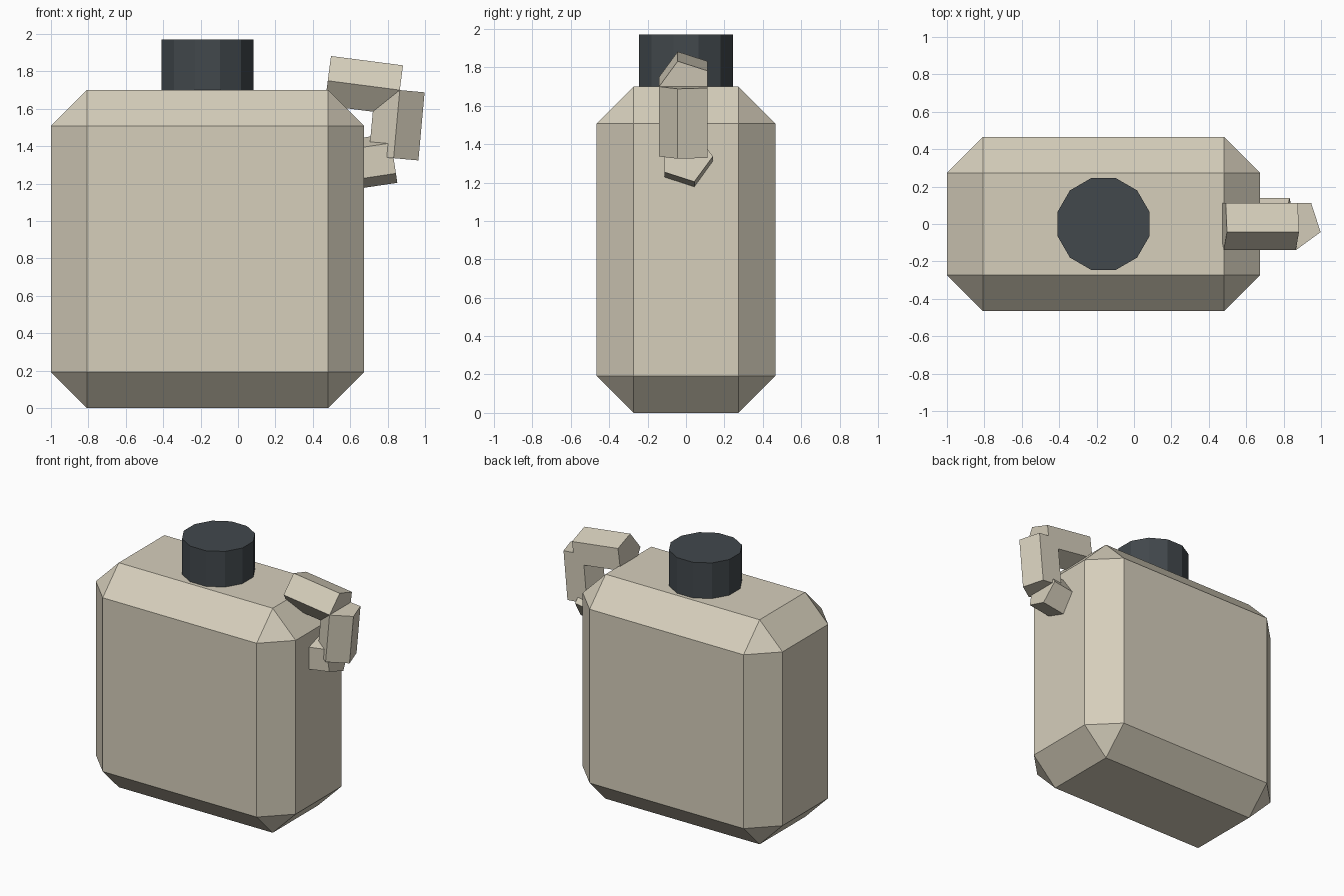
import bpy, bmesh
from math import cos, sin, tau, radians
from mathutils import Vector

old = bpy.data.objects.get("Cube")
if old:
    bpy.data.objects.remove(old, do_unlink=True)


def material(name, rgb):
    m = bpy.data.materials.new(name)
    m.use_nodes = True
    m.diffuse_color = (*rgb, 1)
    bsdf = next(n for n in m.node_tree.nodes if n.type == 'BSDF_PRINCIPLED')
    bsdf.inputs["Base Color"].default_value = (*rgb, 1)
    return m


beige = material("beige_clay", (0.67, 0.62, 0.50))
charcoal = material("charcoal_cap", (0.054, 0.065, 0.073))


def finish(bm, name, mat):
    bmesh.ops.recalc_face_normals(bm, faces=bm.faces)
    mesh = bpy.data.meshes.new(name)
    bm.to_mesh(mesh)
    bm.free()
    mesh.materials.append(mat)
    obj = bpy.data.objects.new(name, mesh)
    bpy.context.collection.objects.link(obj)
    return obj


def prism(name, start, end, radius, sides, phase, mat):
    """Closed prism between two points in the xz plane; phase 0 points a corner to +y."""
    start, end = Vector(start), Vector(end)
    side = Vector((0, 1, 0))
    across = side.cross((end - start).normalized())
    bm = bmesh.new()
    rings = []
    for centre in (start, end):
        angles = [phase + tau * i / sides for i in range(sides)]
        rings.append([bm.verts.new(centre + radius * (side * cos(a) + across * sin(a)))
                      for a in angles])
    for ring in rings:
        bm.faces.new(ring)
    for i in range(sides):
        j = (i + 1) % sides
        bm.faces.new((rings[0][i], rings[0][j], rings[1][j], rings[1][i]))
    return finish(bm, name, mat)


# Flask body: box with wide single chamfers
centre_x, height = -0.163, 1.70
bm = bmesh.new()
bmesh.ops.create_cube(bm, size=1)
bmesh.ops.scale(bm, vec=(1.674, 0.93, height), verts=bm.verts)
bmesh.ops.translate(bm, vec=(centre_x, 0, height / 2), verts=bm.verts)
bmesh.ops.bevel(bm, geom=bm.edges[:], offset=0.192, segments=1,
                affect='EDGES', profile=0.5)
finish(bm, "flask_body", beige)

# Twelve-sided cap
prism("cap", (centre_x, 0, height - 0.01), (centre_x, 0, 1.97), 0.254, 12,
      radians(15), charcoal)

# Handle: three five-sided bars sharing joints
joints = [(0.48, 0, 1.75), (0.865, 0, 1.70), (0.832, 0, 1.336), (0.50, 0, 1.286)]
corner_back = radians(180)
for name, a, b, phase in zip(
        ("handle_top", "handle_grip", "handle_bottom"), joints, joints[1:],
        (corner_back, corner_back, 0)):
    prism(name, a, b, 0.14, 5, phase, beige)
